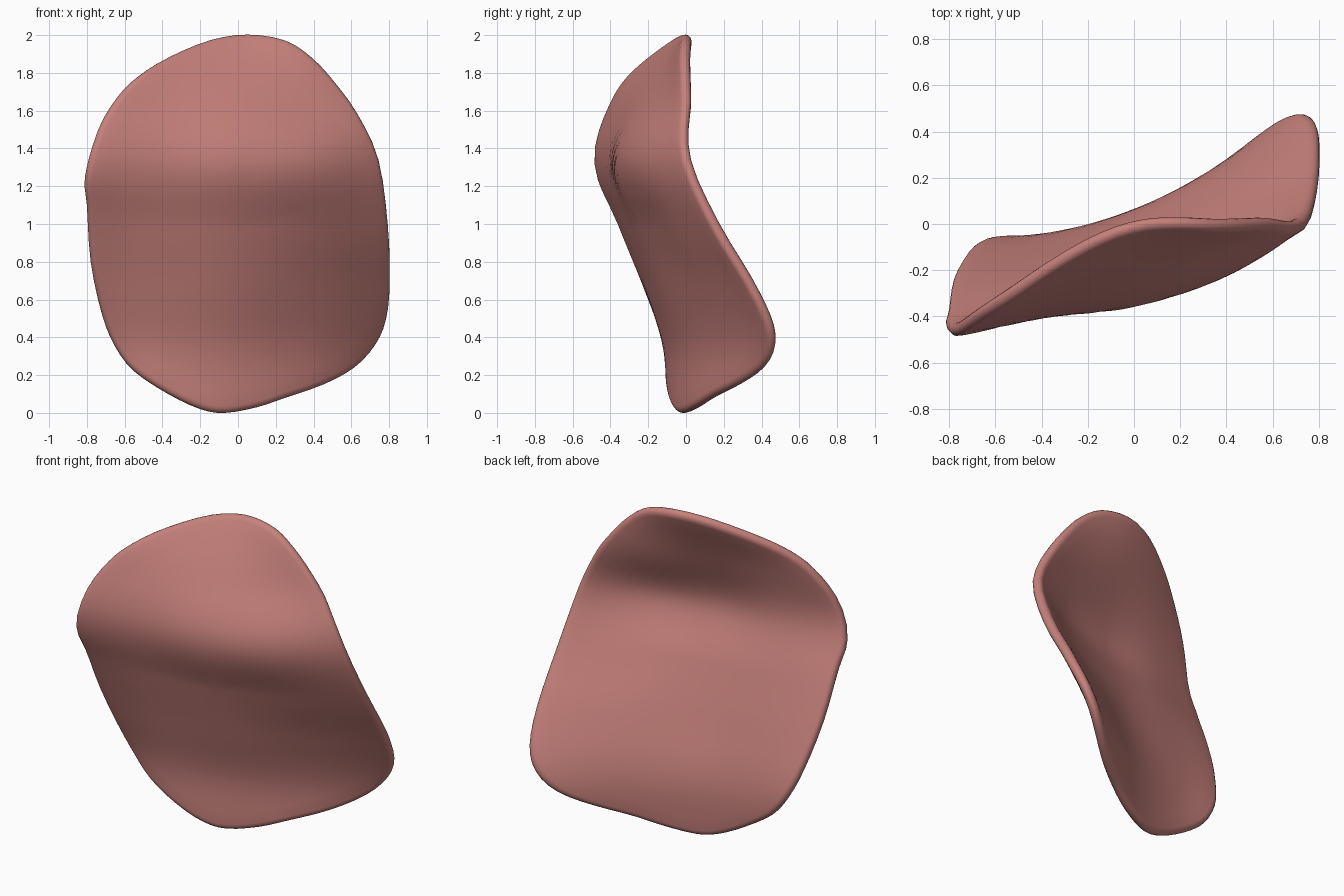
import bpy
import bmesh
import math
from mathutils import Vector

cube = bpy.data.objects.get("Cube")
if cube:
    bpy.data.objects.remove(cube, do_unlink=True)

# Outline of the slice in x and z, clockwise from the top
OUTLINE = [(0.05, 2), (0.25, 1.97), (0.39, 1.88), (0.51, 1.75), (0.63, 1.58),
           (0.74, 1.34), (0.79, 1), (0.8, 0.7), (0.78, 0.5), (0.72, 0.36),
           (0.61, 0.24), (0.45, 0.15), (0.25, 0.08), (0.1, 0.03), (-0.07, 0),
           (-0.2, 0.02), (-0.37, 0.1), (-0.55, 0.22), (-0.65, 0.35),
           (-0.72, 0.52), (-0.78, 0.8), (-0.8, 1.1), (-0.81, 1.25),
           (-0.74, 1.5), (-0.64, 1.67), (-0.53, 1.78), (-0.37, 1.88),
           (-0.15, 1.97)]

# Depth y of the bent sheet: evenly spaced rows up in z, columns across in x
COLUMNS = [-0.8, -0.4, 0, 0.4, 0.8]
ROWS = [i / 3 for i in range(7)]
BEND = [(-0.06, -0.08, 0.02, 0.24, 0.64),
        (-0.08, -0.08, 0.02, 0.23, 0.54),
        (-0.2, -0.165, -0.08, 0.11, 0.36),
        (-0.335, -0.27, -0.195, -0.05, 0.165),
        (-0.465, -0.37, -0.315, -0.185, 0.05),
        (-0.42, -0.29, -0.18, -0.05, 0.09),
        (-0.38, -0.13, 0, 0.03, 0.1)]
RIM_HALF = 0.03
CENTRE_HALF = 0.045
RIM = 0.035
CENTRE = Vector((0, 1))


def spline(a, b, c, d, t):
    """Catmull-Rom blend from b to c."""
    return b + (c - a) * (t / 2) + (a * 2 - b * 5 + c * 4 - d) * (t * t / 2) \
        + (b * 3 - a - c * 3 + d) * (t ** 3 / 2)


def interpolate(keys, values, x):
    """Smooth curve through evenly spaced keys, extended in a line at the ends."""
    position = (x - keys[0]) / (keys[-1] - keys[0]) * (len(keys) - 1)
    i = max(0, min(len(keys) - 2, math.floor(position)))
    padded = [2 * values[0] - values[1], *values, 2 * values[-1] - values[-2]]
    return spline(*padded[i:i + 4], position - i)


def depth(x, z):
    return interpolate(ROWS, [interpolate(COLUMNS, row, x) for row in BEND], z)


def sheet_point(x, z, offset):
    """Point on the bent sheet, pushed along the sheet's front normal."""
    e = 0.03
    dx = (depth(x + e, z) - depth(x - e, z)) / (2 * e)
    dz = (depth(x, z + e) - depth(x, z - e)) / (2 * e)
    return Vector((x, depth(x, z), z)) + Vector((dx, -1, dz)).normalized() * offset


# Smooth closed outline
points = [Vector(p) for p in OUTLINE]
count = len(points)
rim = [spline(*(points[(i + k) % count] for k in (-1, 0, 1, 2)), step / 3)
       for i in range(count) for step in range(3)]

# Section from front centre, tapering to a rounded rim, to back centre
flat = []
for i in range(1, 14):
    t = i / 14
    flat.append(((1 - RIM) * t, CENTRE_HALF + (RIM_HALF - CENTRE_HALF) * t * t))
rounded = [(1 - RIM + RIM * math.cos(a), RIM_HALF * math.sin(a))
           for a in (math.pi / 2 - math.pi * i / 8 for i in range(9))]
section = flat + rounded + [(s, -h) for s, h in reversed(flat)]

bm = bmesh.new()
rings = []
for scale, offset in section:
    ring = []
    for p in rim:
        q = CENTRE + (p - CENTRE) * scale
        ring.append(bm.verts.new(sheet_point(q.x, q.y, offset)))
    rings.append(ring)

n = len(rim)
for inner, outer in zip(rings, rings[1:]):
    for i in range(n):
        j = (i + 1) % n
        bm.faces.new((inner[i], inner[j], outer[j], outer[i]))
for ring, offset in ((rings[0], CENTRE_HALF), (rings[-1], -CENTRE_HALF)):
    hub = bm.verts.new(sheet_point(CENTRE.x, CENTRE.y, offset))
    for i in range(n):
        bm.faces.new((hub, ring[i], ring[(i + 1) % n]))
bmesh.ops.recalc_face_normals(bm, faces=bm.faces)

mesh = bpy.data.meshes.new("curved_slice")
bm.to_mesh(mesh)
bm.free()
slice_object = bpy.data.objects.new("curved_slice", mesh)
bpy.context.collection.objects.link(slice_object)

# Pink surface
pink = bpy.data.materials.new("pink")
pink.use_nodes = True
colour = (0.57, 0.22, 0.2, 1)
pink.diffuse_color = colour
shader = pink.node_tree.nodes["Principled BSDF"]
shader.inputs["Base Color"].default_value = colour
shader.inputs["Roughness"].default_value = 0.6
mesh.materials.append(pink)

bpy.ops.object.select_all(action="DESELECT")
slice_object.select_set(True)
bpy.context.view_layer.objects.active = slice_object
bpy.ops.object.shade_smooth_by_angle(angle=math.radians(60))
